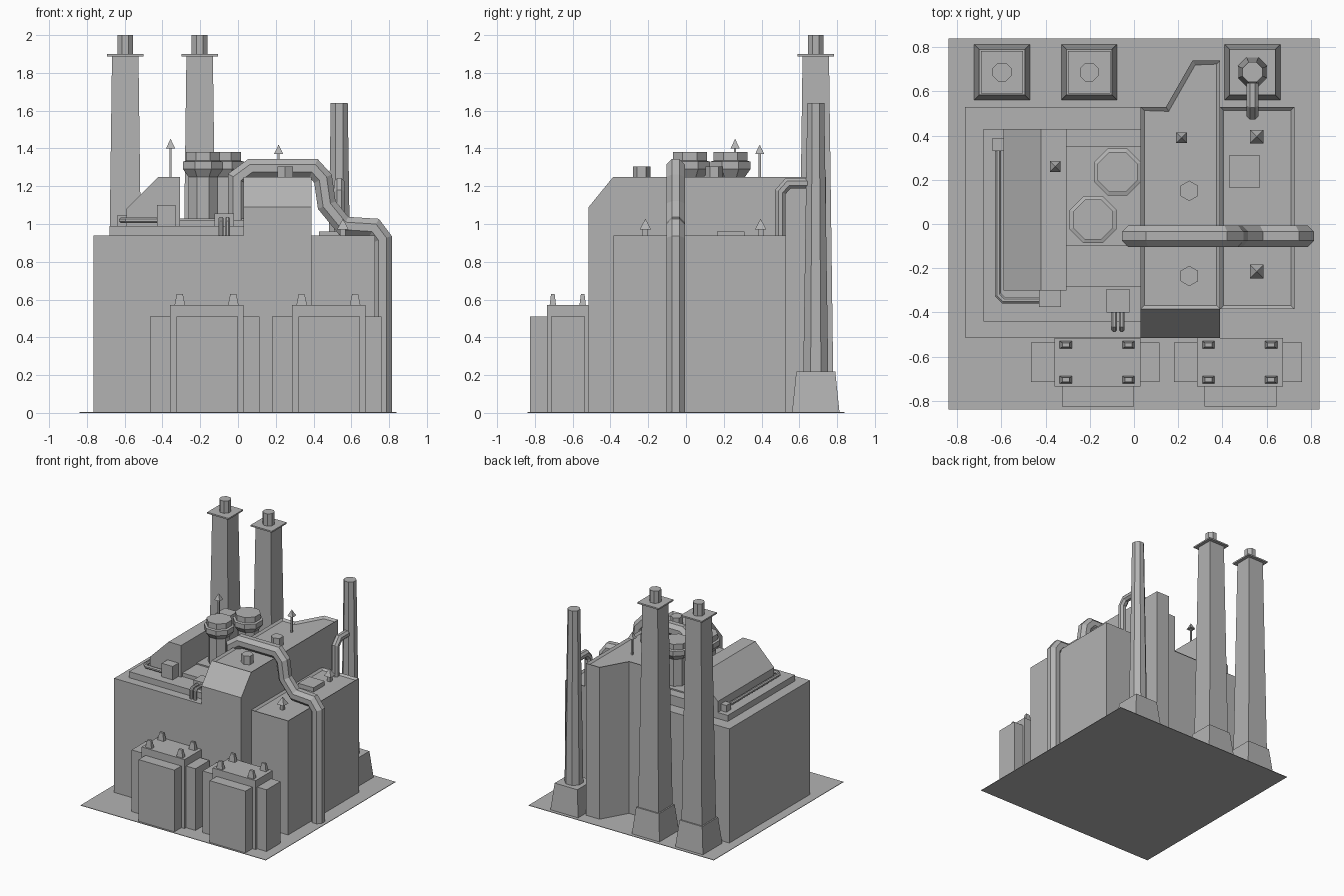
import bpy, bmesh, math
from mathutils import Vector

cube = bpy.data.objects.get("Cube")
if cube:
    bpy.data.objects.remove(cube)

GREY = (0.45, 0.45, 0.45, 1.0)
grey = bpy.data.materials.new("plain_grey")
grey.use_nodes = True
grey.diffuse_color = GREY
grey.node_tree.nodes["Principled BSDF"].inputs["Base Color"].default_value = GREY


def finish(name, bm):
    bmesh.ops.recalc_face_normals(bm, faces=bm.faces)
    mesh = bpy.data.meshes.new(name)
    bm.to_mesh(mesh)
    bm.free()
    mesh.materials.append(grey)
    obj = bpy.data.objects.new(name, mesh)
    bpy.context.collection.objects.link(obj)
    return obj


def loft(name, rings):
    """Skin a list of equal-length point rings and cap both ends."""
    bm = bmesh.new()
    rows = [[bm.verts.new(p) for p in ring] for ring in rings]
    n = len(rows[0])
    for a, b in zip(rows, rows[1:]):
        for i in range(n):
            j = (i + 1) % n
            bm.faces.new((a[i], a[j], b[j], b[i]))
    bm.faces.new(rows[0])
    bm.faces.new(rows[-1])
    return finish(name, bm)


def box(name, x0, x1, y0, y1, z0, z1):
    plan = [(x0, y0), (x1, y0), (x1, y1), (x0, y1)]
    return loft(name, [[(x, y, z) for x, y in plan] for z in (z0, z1)])


def turned(name, x, y, sides, profile, squash=1.0):
    """Stack of polygons; profile lists (half width, height)."""
    rings = []
    for half, z in profile:
        r = half / math.cos(math.pi / sides)
        angles = [math.tau * (i + 0.5) / sides for i in range(sides)]
        rings.append([(x + r * math.cos(a), y + r * squash * math.sin(a), z)
                      for a in angles])
    return loft(name, rings)


def pipe(name, points, normal, half, sides=8):
    """Mitred pipe along a path lying in the plane with the given normal."""
    pts = [Vector(p) for p in points]
    normal = Vector(normal)
    r = half / math.cos(math.pi / sides)
    rings = []
    for i, p in enumerate(pts):
        t_in = (p - pts[max(i - 1, 0)]).normalized()
        t_out = (pts[min(i + 1, len(pts) - 1)] - p).normalized()
        t = (t_in + t_out).normalized()
        side = t.cross(normal) / max(t.dot(t_in), t.dot(t_out))
        angles = [math.tau * (k + 0.5) / sides for k in range(sides)]
        rings.append([p + normal * r * math.cos(a) + side * r * math.sin(a)
                      for a in angles])
    return loft(name, rings)


def sink_roof(obj, rim, depth):
    """Leave a parapet rim around the flat roof."""
    bm = bmesh.new()
    bm.from_mesh(obj.data)
    top = max(bm.faces, key=lambda f: f.calc_center_median().z)
    bmesh.ops.inset_region(bm, faces=[top], thickness=rim, depth=0)
    for v in top.verts:
        v.co.z -= depth
    bm.to_mesh(obj.data)
    bm.free()


# Ground and main halls
box("ground_plate", -0.84, 0.84, -0.84, 0.84, 0, 0.004)
box("main_hall", -0.765, 0.03, -0.513, 0.53, 0, 0.94)
box("roof_step", -0.68, 0.03, -0.44, 0.43, 0.94, 0.99)
box("roof_slab", -0.306, 0.03, -0.285, 0.43, 0.99, 1.02)
box("tank_pad", -0.306, 0.03, -0.10, 0.35, 1.02, 1.03)
sink_roof(box("side_hall", 0.39, 0.725, -0.385, 0.53, 0, 0.94), 0.022, 0.015)

# Tall tower with a sloped front shoulder and an angled rear wing
plan = [(0.03, -0.515), (0.39, -0.515), (0.39, 0.74),
        (0.265, 0.74), (0.145, 0.53), (0.03, 0.53)]
tower = loft("tower", [[(x, y, z) for x, y in plan] for z in (0, 1.09)]
             + [[(x, max(y, -0.385), 1.25) for x, y in plan]])
sink_roof(tower, 0.024, 0.015)

# Sloped roof housing
profile = [(-0.59, 0.99), (-0.59, 1.08), (-0.42, 1.25), (-0.306, 1.25), (-0.306, 0.99)]
loft("sloped_housing", [[(x, y, z) for x, z in profile] for y in (-0.30, 0.43)])

# Two roof tanks
for name, x, y in (("front_tank", -0.185, 0.02), ("rear_tank", -0.075, 0.235)):
    turned(name, x, y, 8, [(0.078, 1.0), (0.078, 1.25), (0.106, 1.29),
                           (0.106, 1.33), (0.09, 1.335), (0.09, 1.38)])

# Chimneys on tapered footings
STACK_Y = 0.687
for name, x in (("outer", -0.597), ("inner", -0.203), ("short", 0.536)):
    turned(name + "_footing", x, STACK_Y, 4, [(0.126, 0), (0.103, 0.22)])
    if name == "short":
        turned("short_chimney", x, STACK_Y, 8, [(0.066, 0.22), (0.045, 1.64)])
    else:
        turned(name + "_chimney", x, STACK_Y, 4, [(0.092, 0.22), (0.07, 1.89)])
        turned(name + "_chimney_plate", x, STACK_Y, 4, [(0.096, 1.888), (0.096, 1.9)])
        turned(name + "_chimney_cap", x, STACK_Y, 8, [(0.042, 1.9), (0.042, 2.0)])
pipe("chimney_feed_pipe", [(0.536, 0.50, 0.92), (0.536, 0.50, 1.17),
                           (0.536, 0.54, 1.215), (0.536, 0.687, 1.215)],
     (1, 0, 0), 0.028)

# Large duct over the tower and down the side
duct = [(-0.005, 1.0), (-0.005, 1.24), (0.07, 1.295), (0.40, 1.295), (0.45, 1.24),
        (0.47, 1.10), (0.56, 0.99), (0.72, 0.98), (0.765, 0.92), (0.765, 0)]
pipe("main_duct", [(x, -0.055, z) for x, z in duct], (0, 1, 0), 0.049)

# Roof vents with pyramid caps
for i, (x, y, z0, z1, half, post) in enumerate((
        (0.215, 0.39, 1.23, 1.37, 0.024, 0.006),
        (-0.357, 0.26, 1.25, 1.40, 0.024, 0.006),
        (0.555, 0.395, 0.92, 0.97, 0.031, 0.014),
        (0.555, -0.215, 0.92, 0.97, 0.031, 0.014))):
    turned("vent_post_%d" % i, x, y, 4, [(post, z0), (post, z1)])
    turned("vent_cap_%d" % i, x, y, 4, [(half, z1), (0.001, z1 + half + 0.025)])
for name, y in (("rear_hex_vent", 0.15), ("front_hex_vent", -0.235)):
    turned(name, 0.25, y, 6, [(0.04, 1.23), (0.04, 1.305)])

# Small roof boxes and service pipes
box("side_roof_hatch", 0.43, 0.57, 0.165, 0.31, 0.92, 0.96)
box("service_box", -0.43, -0.33, -0.375, -0.295, 0.99, 1.10)
box("pipe_end_box", -0.64, -0.59, 0.33, 0.39, 0.99, 1.045)
box("outlet_box", -0.125, -0.02, -0.40, -0.295, 0.99, 1.055)
pipe("service_pipe", [(-0.615, 0.35, 1.02), (-0.615, -0.32, 1.02),
                      (-0.59, -0.345, 1.02), (-0.40, -0.345, 1.02)], (0, 0, 1), 0.014)
for name, x in (("left_outlet_pipe", -0.055), ("right_outlet_pipe", -0.09)):
    pipe(name, [(x, -0.39, 1.025), (x, -0.46, 1.025), (x, -0.475, 1.01),
                (x, -0.475, 0.93)], (1, 0, 0), 0.013)

# Two transformer cabinets with insulators
for name, dx in (("right", 0), ("left", 0.645)):
    box(name + "_cabinet_wings", dx - 0.465, dx + 0.115, -0.715, -0.535, 0, 0.51)
    box(name + "_cabinet", dx - 0.36, dx + 0.03, -0.735, -0.515, 0, 0.57)
    box(name + "_cabinet_door", dx - 0.325, dx, -0.825, -0.735, 0, 0.51)
    for ix in (-0.308, -0.025):
        for iy in (-0.705, -0.547):
            turned(name + "_insulator", dx + ix, iy, 4,
                   [(0.028, 0.57), (0.016, 0.63)], 0.6)
